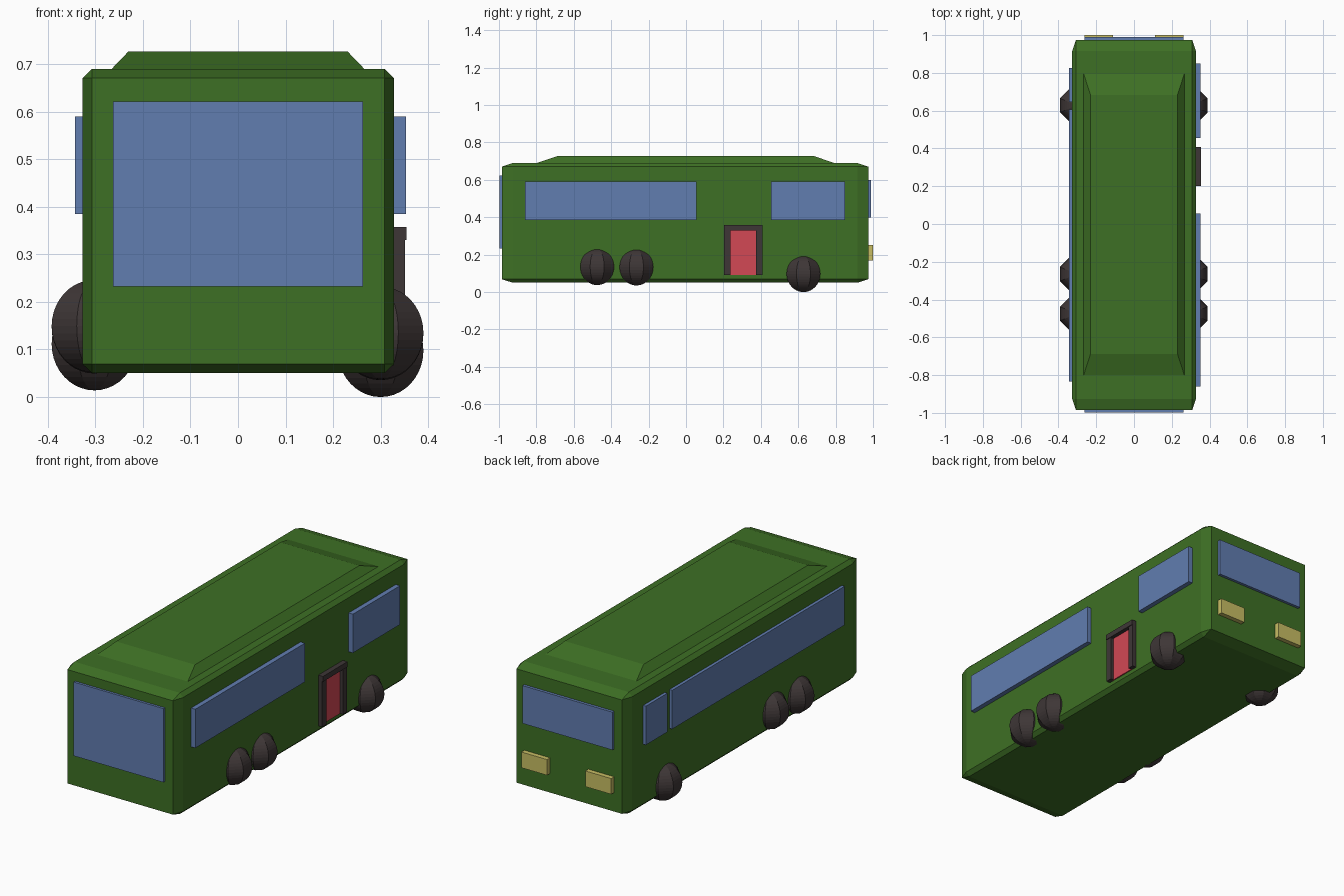
import bpy, bmesh, math
from mathutils import Matrix, Vector

if "Cube" in bpy.data.objects:
    bpy.data.objects.remove(bpy.data.objects["Cube"], do_unlink=True)


def material(name, rgb):
    mat = bpy.data.materials.new(name)
    mat.use_nodes = True
    color = (*rgb, 1.0)
    mat.diffuse_color = color
    for node in mat.node_tree.nodes:
        if node.type == 'BSDF_PRINCIPLED':
            node.inputs["Base Color"].default_value = color
            node.inputs["Roughness"].default_value = 0.8
    return mat


green = material("green_paint", (0.048, 0.162, 0.018))
glass = material("blue_glass", (0.12, 0.205, 0.434))
rubber = material("dark_rubber", (0.048, 0.037, 0.037))
red = material("red_door", (0.644, 0.065, 0.089))
yellow = material("yellow_lamp", (0.578, 0.515, 0.127))


def finish(bm, name, mat):
    bmesh.ops.recalc_face_normals(bm, faces=bm.faces)
    mesh = bpy.data.meshes.new(name)
    bm.to_mesh(mesh)
    bm.free()
    mesh.materials.append(mat)
    obj = bpy.data.objects.new(name, mesh)
    bpy.context.scene.collection.objects.link(obj)
    return obj


def box(name, mat, x, y, z, chamfer=0.0, top_scale=(1, 1)):
    """Box between (low, high) pairs; chamfer is a fraction of each side."""
    bm = bmesh.new()
    bmesh.ops.create_cube(bm, size=1)
    if chamfer:
        bmesh.ops.bevel(bm, geom=bm.edges[:], offset=chamfer, segments=1,
                        affect='EDGES')
    for v in bm.verts:
        if v.co.z > 0:
            v.co.x *= top_scale[0]
            v.co.y *= top_scale[1]
    spans = (x, y, z)
    size = Vector([hi - lo for lo, hi in spans])
    mid = Vector([(hi + lo) / 2 for lo, hi in spans])
    bmesh.ops.transform(bm, verts=bm.verts,
                        matrix=Matrix.Translation(mid) @ Matrix.Diagonal(size).to_4x4())
    return finish(bm, name, mat)


def wheel(name, x, y, z):
    """Eight-sided ball with a flat side facing outwards."""
    bm = bmesh.new()
    bmesh.ops.create_uvsphere(
        bm, u_segments=8, v_segments=20, radius=0.0975,
        matrix=Matrix.Translation((x, y, z)) @ Matrix.Rotation(math.pi / 8, 4, 'Z'))
    return finish(bm, name, rubber)


# Body shell and raised roof
box("body", green, (-0.327, 0.328), (-0.985, 0.975), (0.05, 0.69), chamfer=0.03)
box("roof_panel", green, (-0.268, 0.268), (-0.805, 0.8), (0.688, 0.727),
    top_scale=(0.86, 0.855))

# Windows
sill = (0.385, 0.59)
box("front_window", glass, (-0.263, 0.263), (-0.998, -0.97), (0.232, 0.622))
box("rear_window", glass, (-0.263, 0.263), (0.96, 0.99), (0.4, 0.6))
box("left_long_window", glass, (0.31, 0.353), (-0.86, 0.055), sill)
box("left_short_window", glass, (0.31, 0.353), (0.455, 0.85), sill)
box("right_long_window", glass, (-0.343, -0.31), (-0.835, 0.605), sill)
box("right_short_window", glass, (-0.343, -0.31), (0.645, 0.825), sill)

# Rear lamps
for side, x in (("left", (0.112, 0.263)), ("right", (-0.263, -0.112))):
    box(side + "_rear_lamp", yellow, x, (0.96, 1.0), (0.17, 0.253))

# Door with its frame
box("door", red, (0.31, 0.334), (0.23, 0.38), (0.09, 0.34))
for part, y in (("front", (0.202, 0.237)), ("rear", (0.375, 0.408))):
    box(part + "_door_post", rubber, (0.31, 0.351), y, (0.09, 0.335))
box("door_lintel", rubber, (0.31, 0.355), (0.202, 0.408), (0.33, 0.358))

# Wheels, the right row set slightly higher
axles = (("front", -0.475, 0.135), ("middle", -0.265, 0.133), ("rear", 0.628, 0.0975))
for place, y, z in axles:
    wheel("left_" + place + "_wheel", 0.3, y, z)
    wheel("right_" + place + "_wheel", -0.302, y, z + 0.014)
